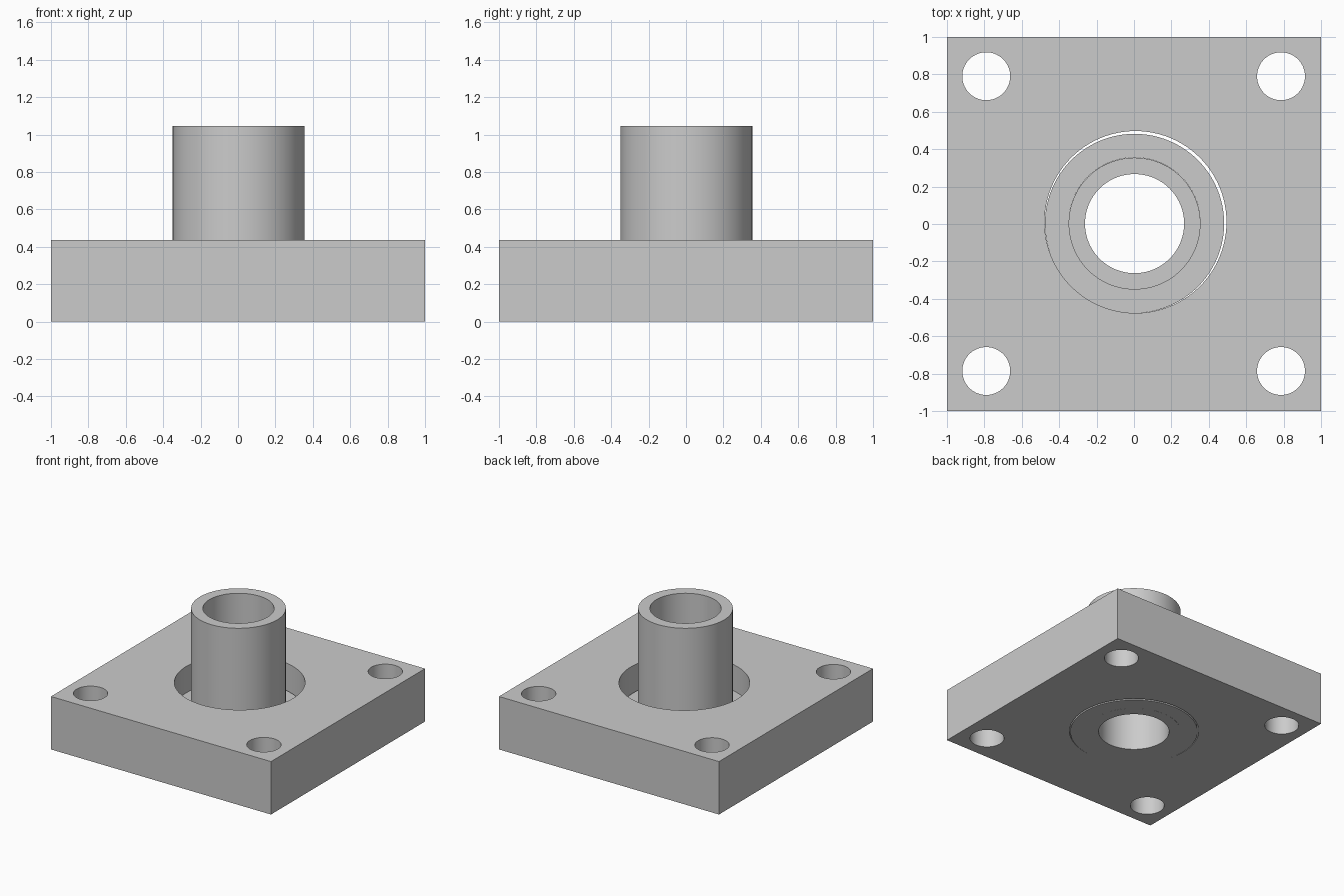
import bpy, bmesh, math

if "Cube" in bpy.data.objects:
    bpy.data.objects.remove(bpy.data.objects["Cube"])

SEG = 96
PLATE_H, TUBE_H, RING_H = 0.435, 1.045, 0.22


def finish(obj):
    bpy.ops.object.select_all(action='DESELECT')
    obj.select_set(True)
    bpy.context.view_layer.objects.active = obj
    bpy.ops.object.shade_smooth_by_angle(angle=math.radians(30))


def pipe(name, r_in, r_out, height, centre):
    """Closed hollow cylinder standing on z = 0."""
    bm = bmesh.new()
    profile = [(r_in, 0), (r_out, 0), (r_out, height), (r_in, height)]
    loops = []
    for i in range(SEG):
        a = 2 * math.pi * i / SEG
        loops.append([bm.verts.new((r * math.cos(a), r * math.sin(a), z)) for r, z in profile])
    for i in range(SEG):
        a, b = loops[i], loops[(i + 1) % SEG]
        for j in range(4):
            k = (j + 1) % 4
            bm.faces.new((a[j], b[j], b[k], a[k]))
    bmesh.ops.recalc_face_normals(bm, faces=bm.faces)
    mesh = bpy.data.meshes.new(name)
    bm.to_mesh(mesh)
    bm.free()
    obj = bpy.data.objects.new(name, mesh)
    obj.location = (*centre, 0)
    bpy.context.collection.objects.link(obj)
    finish(obj)
    return obj


def drill(obj, x, y, r):
    """Cut a vertical through hole."""
    bpy.ops.mesh.primitive_cylinder_add(vertices=SEG, radius=r, depth=2, location=(x, y, 0))
    cutter = bpy.context.object
    cutter.hide_render = True
    mod = obj.modifiers.new("hole", 'BOOLEAN')
    mod.operation, mod.solver, mod.object = 'DIFFERENCE', 'EXACT', cutter
    bpy.context.view_layer.objects.active = obj
    bpy.ops.object.modifier_apply(modifier=mod.name)
    bpy.data.objects.remove(cutter)


# Square base plate with four bolt holes and a central socket
bpy.ops.mesh.primitive_cube_add(size=1, location=(0, 0, PLATE_H / 2))
plate = bpy.context.object
plate.name = "base_plate"
plate.scale = (2, 2, PLATE_H)
bpy.ops.object.transform_apply(location=True, rotation=False, scale=True)
for sx in (-1, 1):
    for sy in (-1, 1):
        drill(plate, sx * 0.788 - 0.002, sy * 0.788 + 0.002, 0.128)
drill(plate, 0.008, 0.0105, 0.4865)
finish(plate)

# Ring filling the lower half of the socket, and the upright tube
pipe("socket_ring", 0.3525, 0.479, RING_H, (0.003, 0.003))
pipe("tube", 0.265, 0.3525, TUBE_H, (0.003, 0.002))
